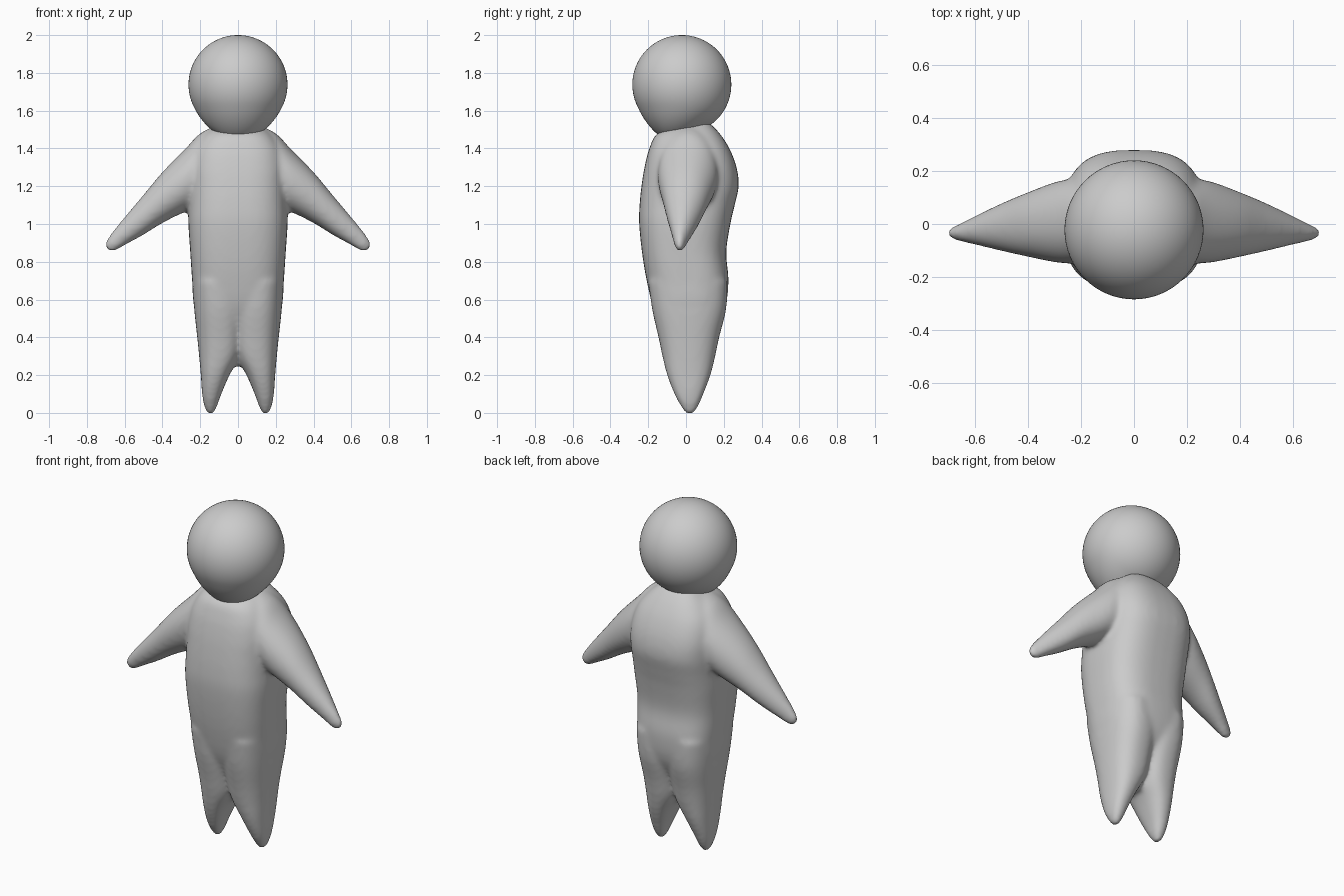
import bpy, bmesh, math
from mathutils import Vector

cube = bpy.data.objects.get("Cube")
if cube:
    bpy.data.objects.remove(cube, do_unlink=True)


def smooth_sections(rows, steps=5):
    """Catmull-Rom interpolation between cross-section rows."""
    rows = [Vector(r) for r in rows]
    out = []
    for i in range(len(rows) - 1):
        a, b, c, d = rows[max(i - 1, 0)], rows[i], rows[i + 1], rows[min(i + 2, len(rows) - 1)]
        for s in range(steps):
            t = s / steps
            out.append(b + (c - a) * (t / 2) + (a * 2 - b * 5 + c * 4 - d) * (t * t / 2)
                       + (b * 3 - a - c * 3 + d) * (t ** 3 / 2))
    return out + [rows[-1]]


def loft(bm, rows, place, power, count=40):
    """Closed skin through rows of (station, u min, u max, v min, v max)."""
    rings = []
    for t, u0, u1, v0, v1 in smooth_sections(rows):
        ring = []
        for k in range(count):
            a = math.tau * k / count
            c, s = math.cos(a), math.sin(a)
            u = math.copysign(abs(c) ** (2 / power), c)
            v = math.copysign(abs(s) ** (2 / power), s)
            ring.append(bm.verts.new(place(t, (u0 + u1 + (u1 - u0) * u) / 2,
                                           (v0 + v1 + (v1 - v0) * v) / 2)))
        rings.append(ring)
    for lower, upper in zip(rings, rings[1:]):
        for k in range(count):
            n = (k + 1) % count
            bm.faces.new((lower[k], lower[n], upper[n], upper[k]))
    bm.faces.new(rings[0][::-1])
    bm.faces.new(rings[-1])


def add_object(name, bm):
    bmesh.ops.recalc_face_normals(bm, faces=bm.faces)
    for f in bm.faces:
        f.smooth = True
    mesh = bpy.data.meshes.new(name)
    bm.to_mesh(mesh)
    bm.free()
    obj = bpy.data.objects.new(name, mesh)
    bpy.context.collection.objects.link(obj)
    return obj


# Torso: height, half width, front, back
torso = [(.25, .04, -.03, .06), (.4, .17, -.1, .13), (.55, .23, -.17, .205),
         (.7, .243, -.208, .225), (.85, .253, -.233, .213), (1, .263, -.248, .235),
         (1.1, .262, -.246, .258), (1.2, .262, -.236, .279), (1.3, .26, -.22, .268),
         (1.4, .235, -.194, .23), (1.48, .175, -.15, .178), (1.535, .1, -.02, .125)]
# Leg: height, inner, outer, front, back
leg = [(-.008, .132, .158, .005, .035), (.03, .113, .177, -.025, .063), (.1, .088, .19, -.062, .093),
       (.2, .045, .197, -.1, .13), (.3, -.01, .206, -.125, .155), (.4, -.03, .216, -.146, .176),
       (.55, -.04, .232, -.18, .213), (.7, -.02, .24, -.2, .22)]
# Arm: distance out, front, back, underside, top
arm = [(.1, -.13, .15, 1.2, 1.53), (.2, -.145, .165, 1.1, 1.48), (.28, -.147, .163, 1.065, 1.397),
       (.4, -.124, .12, 1.005, 1.275), (.5, -.102, .078, .943, 1.155), (.6, -.078, .03, .887, 1.037),
       (.66, -.064, .0, .853, .965), (.69, -.052, -.015, .86, .925), (.706, -.04, -.028, .88, .9)]

body_bm = bmesh.new()
loft(body_bm, [(z, -w, w, f, b) for z, w, f, b in torso], lambda t, u, v: (u, v, t), 2.8)
for side in (-1, 1):
    loft(body_bm, leg, lambda t, u, v: (side * u, v, t), 2.4)
    loft(body_bm, arm, lambda t, u, v: (side * t, u, v), 2.1)
body = add_object("body", body_bm)

# Fuse the limbs and torso into one soft skin
fuse = body.modifiers.new("fuse", 'REMESH')
fuse.mode = 'VOXEL'
fuse.voxel_size = .012
fuse.use_smooth_shade = True
relax = body.modifiers.new("relax", 'SMOOTH')
relax.factor = .5
relax.iterations = 14

# Round head, drawn down slightly at the front of the neck
head_bm = bmesh.new()
bmesh.ops.create_uvsphere(head_bm, u_segments=64, v_segments=40, radius=.262)
for v in head_bm.verts:
    pull = min(max((-v.co.z - .12) / .12, 0), 1)
    if v.co.y < .1:
        v.co.z *= 1 + .17 * pull * min((.1 - v.co.y) / .2, 1)
head = add_object("head", head_bm)
head.location = (0, -.022, 1.738)
